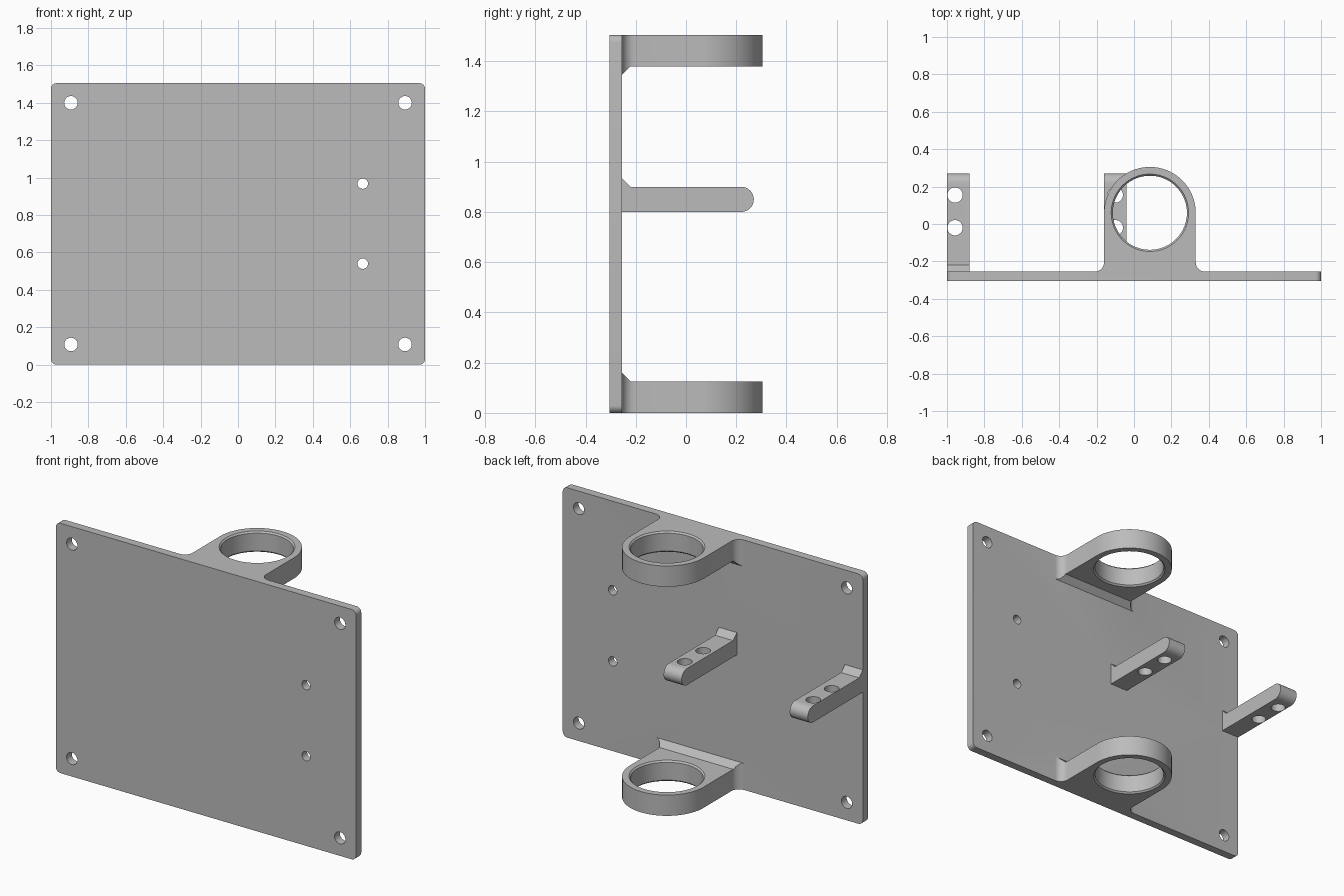
import bpy
import bmesh
from math import sin, cos, radians

if "Cube" in bpy.data.objects:
    bpy.data.objects.remove(bpy.data.objects["Cube"], do_unlink=True)

grey = bpy.data.materials.new("plain grey")
grey.use_nodes = True
GREY = (0.5, 0.5, 0.5, 1)
grey.diffuse_color = GREY
grey.node_tree.nodes["Principled BSDF"].inputs["Base Color"].default_value = GREY

HEIGHT = 1.505
FRONT, BACK = -0.305, -0.255   # faces of the plate
ROOT = -0.28                   # brackets start inside the plate
PLACE = {"x": lambda a, b, h: (h, a, b),
         "y": lambda a, b, h: (a, h, b),
         "z": lambda a, b, h: (a, b, h)}


def arc(cx, cy, r, start, end, steps):
    angles = [radians(start + (end - start) * i / steps) for i in range(steps + 1)]
    return [(cx + r * cos(t), cy + r * sin(t)) for t in angles]


def loft(name, sections, axis):
    """Solid through matching outlines, each a (points, height) pair."""
    bm = bmesh.new()
    rings = [[bm.verts.new(PLACE[axis](a, b, h)) for a, b in pts] for pts, h in sections]
    for low, high in zip(rings, rings[1:]):
        for i in range(len(low)):
            bm.faces.new((low[i - 1], low[i], high[i], high[i - 1]))
    bm.faces.new(rings[0])
    bm.faces.new(rings[-1])
    bmesh.ops.recalc_face_normals(bm, faces=bm.faces)
    mesh = bpy.data.meshes.new(name)
    bm.to_mesh(mesh)
    bm.free()
    mesh.materials.append(grey)
    ob = bpy.data.objects.new(name, mesh)
    bpy.context.collection.objects.link(ob)
    return ob


def prism(name, pts, axis, low, high):
    return loft(name, [(pts, low), (pts, high)], axis)


def combine(ob, other, operation):
    mod = ob.modifiers.new("combine", "BOOLEAN")
    mod.operation, mod.solver, mod.object = operation, "EXACT", other
    bpy.context.view_layer.objects.active = ob
    bpy.ops.object.modifier_apply(modifier=mod.name)
    bpy.data.objects.remove(other, do_unlink=True)


def drill(ob, a, b, r, axis, low, high):
    combine(ob, prism("drill", arc(a, b, r, 0, 350, 35), axis, low, high), "DIFFERENCE")


# Plate with rounded corners
c = 0.03
corners = (arc(1 - c, c, c, -90, 0, 6) + arc(1 - c, HEIGHT - c, c, 0, 90, 6)
           + arc(c - 1, HEIGHT - c, c, 90, 180, 6) + arc(c - 1, c, c, 180, 270, 6))
plate = prism("bracket_plate", corners, "y", FRONT, BACK)


# Ring brackets: rounded tab outline crossed with a gusseted side profile
def ring_bracket(name, z):
    cx, cy, r, f = 0.085, 0.06, 0.245, 0.05
    left = [(cx - r - f, ROOT)] + arc(cx - r - f, BACK + f, f, -90, 0, 8)
    right = [(2 * cx - x, y) for x, y in reversed(left)]
    outline = left + arc(cx, cy, r, 180, 0, 48) + right
    ring = prism(name, outline, "z", -0.1, HEIGHT + 0.1)
    side = [(ROOT - 0.1, 0), (0.5, 0), (0.5, 0.125), (BACK + 0.035, 0.125),
            (BACK, 0.16), (ROOT - 0.1, 0.16)]
    combine(ring, prism("side", [(y, z(h)) for y, h in side], "x", -1, 1), "INTERSECT")
    # Bore, chamfered at both ends
    bore = [(0.217, -0.01), (0.198, 0.009), (0.198, 0.116), (0.217, 0.135)]
    cutter = loft("bore", [(arc(cx, cy, q, 0, 355, 71), z(h)) for q, h in bore], "z")
    combine(ring, cutter, "DIFFERENCE")
    return ring


combine(plate, ring_bracket("lower_ring", lambda h: h), "UNION")
combine(plate, ring_bracket("upper_ring", lambda h: HEIGHT - h), "UNION")

# Round-ended arms, each with a gusset and two holes
arm_profile = ([(ROOT, 0.8)] + arc(0.22, 0.85, 0.05, -90, 90, 16)
               + [(BACK + 0.035, 0.9), (BACK, 0.935), (ROOT, 0.935)])
for name, x, hole_x in (("right_arm", -1, -0.957), ("middle_arm", -0.16, -0.1)):
    arm = prism(name, arm_profile, "x", x, x + 0.12)
    for y in (-0.02, 0.155):
        drill(arm, hole_x, y, 0.041, "z", 0.7, 1)
    combine(plate, arm, "UNION")

# Corner mounting holes and two small holes
for x in (-0.893, 0.893):
    for z in (0.108, 1.4):
        drill(plate, x, z, 0.036, "y", FRONT - 0.1, BACK + 0.1)
for z in (0.54, 0.968):
    drill(plate, 0.667, z, 0.028, "y", FRONT - 0.1, BACK + 0.1)

bpy.ops.object.select_all(action="DESELECT")
plate.select_set(True)
bpy.context.view_layer.objects.active = plate
bpy.ops.object.shade_smooth_by_angle(angle=radians(30))
